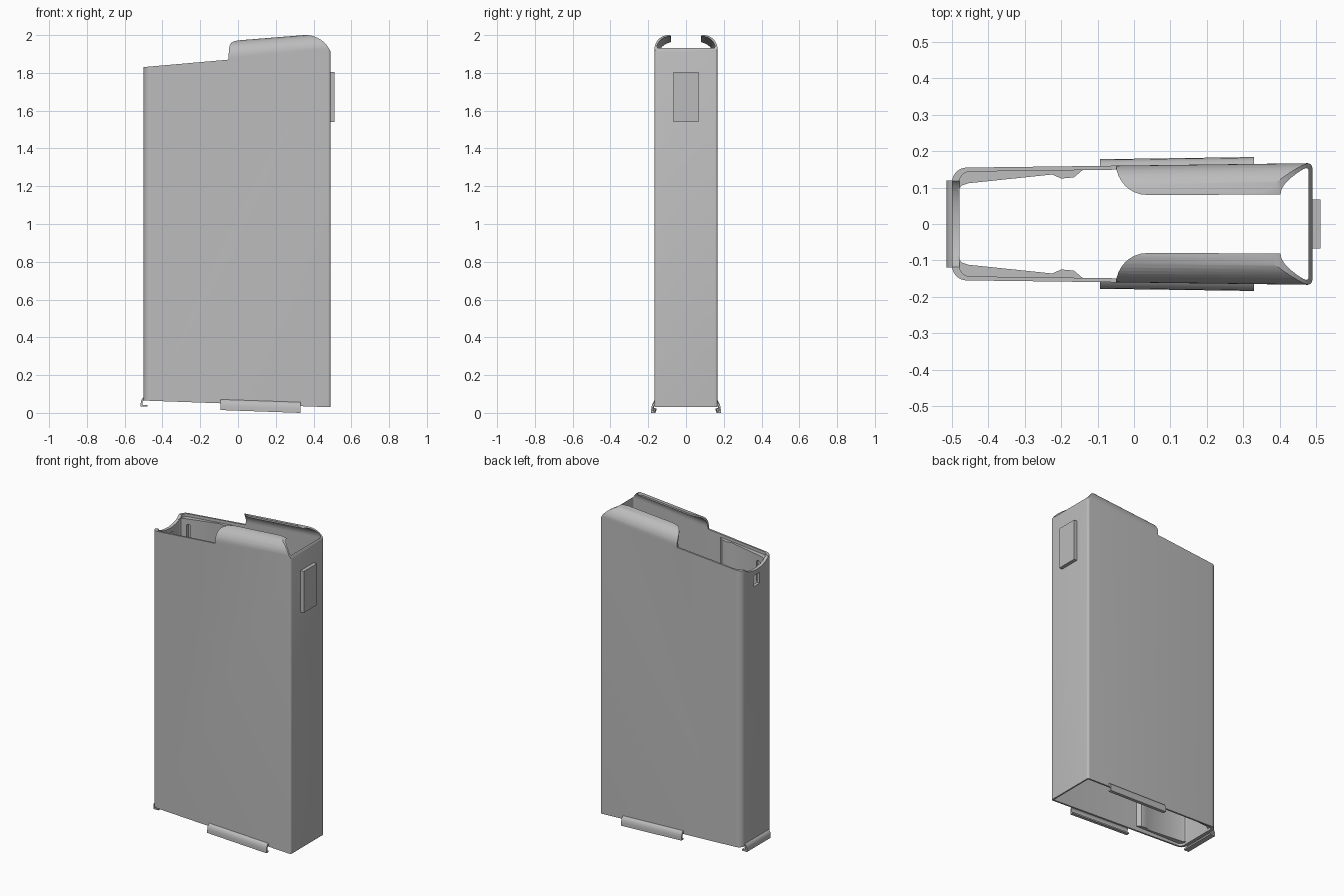
import bpy, bmesh, math
from mathutils import Vector

if "Cube" in bpy.data.objects:
    bpy.data.objects.remove(bpy.data.objects["Cube"], do_unlink=True)

GREY = (0.5, 0.5, 0.5, 1)
steel = bpy.data.materials.new("grey steel")
steel.use_nodes = True
steel.diffuse_color = GREY
steel.node_tree.nodes["Principled BSDF"].inputs["Base Color"].default_value = GREY


def loft(name, rings):
    """Closed solid through rings with equal point counts."""
    bm = bmesh.new()
    loops = [[bm.verts.new(p) for p in ring] for ring in rings]
    n = len(loops[0])
    for a, b in zip(loops, loops[1:]):
        for i in range(n):
            j = (i + 1) % n
            bm.faces.new((a[i], a[j], b[j], b[i]))
    bm.faces.new(loops[0][::-1])
    bm.faces.new(loops[-1])
    bmesh.ops.recalc_face_normals(bm, faces=bm.faces)
    mesh = bpy.data.meshes.new(name)
    bm.to_mesh(mesh)
    bm.free()
    mesh.materials.append(steel)
    ob = bpy.data.objects.new(name, mesh)
    bpy.context.collection.objects.link(ob)
    return ob


def prism(name, pts, axis, lo, hi):
    """Extrude a 2D outline along an axis."""
    def place(p, d):
        q = list(p)
        q.insert("xyz".index(axis), d)
        return Vector(q)
    return loft(name, [[place(p, d) for p in pts] for d in (lo, hi)])


def cut(ob, cutter, op="DIFFERENCE"):
    mod = ob.modifiers.new("cut", "BOOLEAN")
    mod.operation, mod.object, mod.solver = op, cutter, "EXACT"
    bpy.context.view_layer.objects.active = ob
    bpy.ops.object.modifier_apply(modifier=mod.name)
    bpy.data.objects.remove(cutter, do_unlink=True)


def arc(cx, cy, rx, ry, a0, a1, n=8):
    angles = [math.radians(a0 + (a1 - a0) * i / n) for i in range(n + 1)]
    return [(cx + rx * math.cos(a), cy + ry * math.sin(a)) for a in angles]


def plan(x0, x1, h0, h1, r0, r1):
    """Tapered outline seen from above, with rounded corners."""
    return (arc(x1 - r1, h1 - r1, r1, r1, 0, 90) + arc(x0 + r0, h0 - r0, r0, r0, 90, 180)
            + arc(x0 + r0, r0 - h0, r0, r0, 180, 270) + arc(x1 - r1, r1 - h1, r1, r1, 270, 360))


def curled(name, outline, half, radius, bottom, extra):
    """Tube whose sides curl inward at the sloping top."""
    rings = [[(x, y, bottom) for x, y in outline]]
    for i in range(13):
        t = math.pi / 2 * i / 12
        s = (half - radius * (1 - math.cos(t))) / half
        z = 1.887 + radius * math.sin(t)
        rings.append([(x, y * s, z + 0.08 * x) for x, y in outline])
    if extra:
        rings.append([(x, y, z + extra) for x, y, z in rings[-1]])
    return loft(name, rings)


# Hollow body with curled feed lips
body = curled("magazine_body", plan(-0.5, 0.49, 0.155, 0.167, 0.04, 0.013), 0.167, 0.085, -0.1, 0)
cavity = curled("cavity", plan(-0.48, 0.48, 0.144, 0.156, 0.03, 0.01), 0.156, 0.074, -0.2, 0.3)
cut(body, cavity)

# Side silhouette: sloping mouth, step, rounded nose, sloping base
side = [(-0.6, 0.069), (0.6, 0.026), (0.6, 1.86)] + arc(0.36, 1.86, 0.14, 0.14, 20, 90)
side += [(0.34, 2.1), (-0.05, 2.1), (-0.05, 1.87), (-0.6, 1.822)]
cut(body, prism("silhouette", side, "y", -0.4, 0.4), "INTERSECT")

# Rounded rear corners of the lips
lip = arc(0.035, 0.168, 0.085, 0.088, 180, 270)
lip = [(-0.3, 0.168)] + lip
cut(body, prism("lip_cutter", lip + [(x, -y) for x, y in reversed(lip)], "z", 1.885, 2.2))

# Dipped rear edge and small window in the rear wall
cut(body, prism("dip_cutter", arc(0, 1.85, 0.125, 0.06, 0, 345, 23), "x", -0.6, -0.44))
window = [(-0.03, 1.69), (0.03, 1.69), (0.03, 1.76), (-0.03, 1.76)]
cut(body, prism("window_cutter", window, "x", -0.6, -0.44))

# Inner guides thickening the rear half of each side
guide = [(-0.482, 0.09), (-0.475, 0.105), (-0.455, 0.112), (-0.225, 0.136), (-0.2, 0.125),
         (-0.165, 0.128), (-0.138, 0.151), (-0.05, 0.153), (-0.05, 0.157), (-0.46, 0.148), (-0.482, 0.13)]
for s, label in ((1, "back"), (-1, "front")):
    pts = [(x, s * y) for x, y in guide]
    ob = loft(label + "_inner_guide", [[(x, y, 0.08) for x, y in pts],
                                       [(x, y, 1.855 + 0.085 * x) for x, y in pts]])
    slot = arc(-0.43, 1.77, 0.014, 0.014, 0, 180) + [(-0.444, 1.65), (-0.416, 1.65)]
    cut(ob, prism("slot_cutter", slot, "y", *sorted((s * 0.08, s * 0.132))))

# Catch plate on the nose wall
prism("catch_plate", [(-0.067, 1.54), (0.067, 1.54), (0.067, 1.805), (-0.067, 1.805)], "x", 0.484, 0.512)

# Rolled base flanges: distance out from the wall, height
roll = [(-0.006, 0.058), (0.006, 0.05), (0.013, 0.036), (0.015, 0.02), (0.015, 0), (-0.006, 0),
        (-0.006, 0.009), (0.006, 0.011), (0.005, 0.03), (-0.004, 0.042)]
for s, label in ((1, "back"), (-1, "front")):
    loft(label + "_base_flange", [[(x, s * (wall + d), z + base) for d, z in roll]
                                  for x, wall, base in ((-0.093, 0.163, 0.015), (0.33, 0.169, 0))])
hook = [(-0.5 - d, z * 0.9 + 0.033) for d, z in roll]
hook[5:7] = [(-0.48, 0.033), (-0.48, 0.043)]
prism("rear_base_hook", hook, "y", -0.12, 0.12)

for ob in bpy.context.collection.objects:
    if ob.type == "MESH" and ob.data.materials and ob.data.materials[0] == steel:
        bpy.ops.object.select_all(action="DESELECT")
        ob.select_set(True)
        bpy.context.view_layer.objects.active = ob
        bpy.ops.object.shade_smooth_by_angle(angle=math.radians(30))
